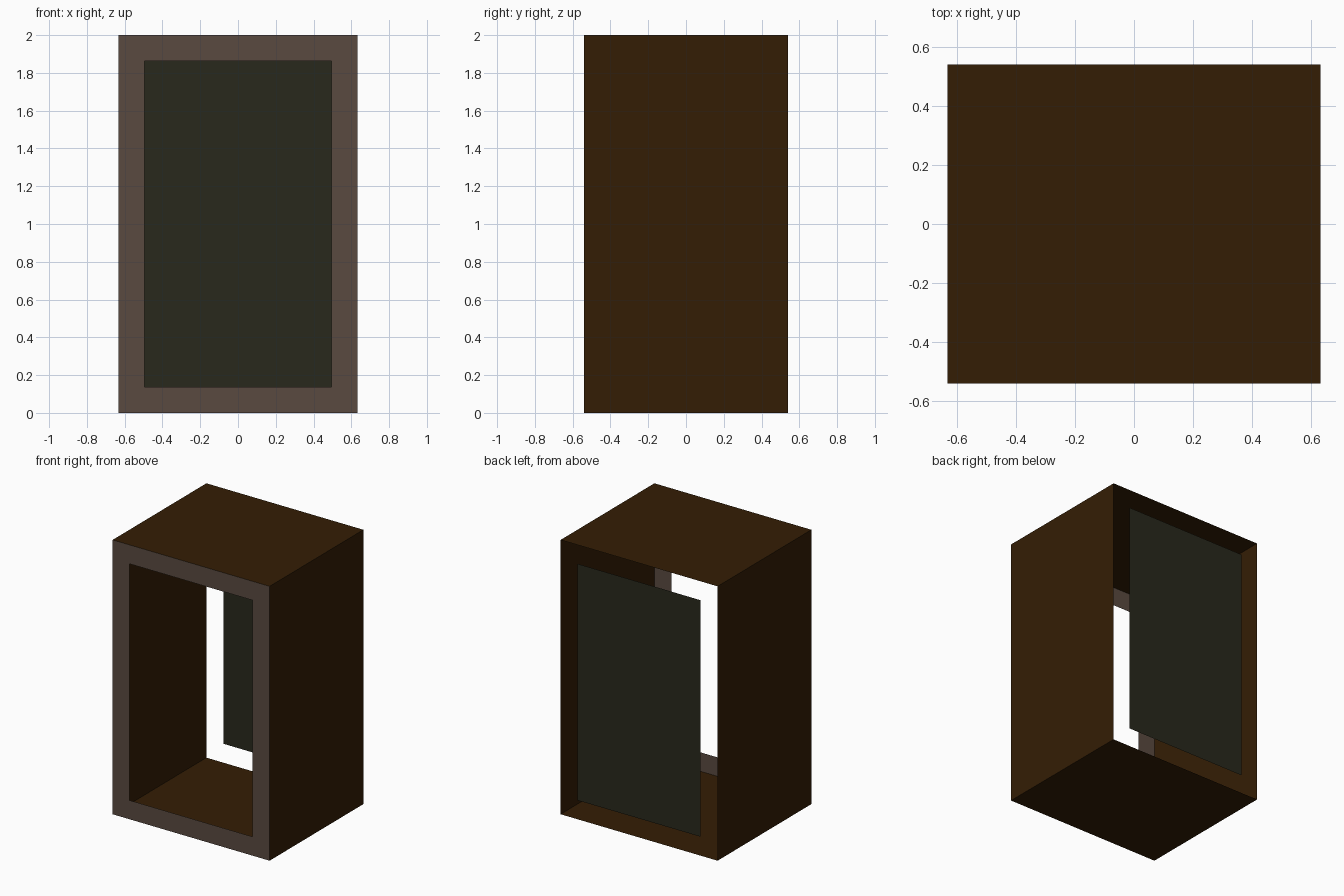
import bpy
import bmesh

cube = bpy.data.objects.get("Cube")
if cube:
    bpy.data.objects.remove(cube, do_unlink=True)

W, D, H = 0.633, 0.54, 2.0   # half width, half depth, height
BORDER = 0.138               # frame width


def material(name, colour):
    mat = bpy.data.materials.new(name)
    mat.use_nodes = True
    mat.diffuse_color = colour
    bsdf = mat.node_tree.nodes["Principled BSDF"]
    bsdf.inputs["Base Color"].default_value = colour
    bsdf.inputs["Roughness"].default_value = 0.8
    return mat


def finish(name, bm, mat):
    mesh = bpy.data.meshes.new(name)
    bm.to_mesh(mesh)
    bm.free()
    mesh.materials.append(mat)
    obj = bpy.data.objects.new(name, mesh)
    bpy.context.collection.objects.link(obj)


def sheet(bm, half_width, low, high, y):
    """Upright rectangle facing the front."""
    corners = [(-half_width, low), (half_width, low),
               (half_width, high), (-half_width, high)]
    return bm.faces.new([bm.verts.new((x, y, z)) for x, z in corners])


brown = material("dark_brown", (0.034, 0.0125, 0.0015, 1))
taupe = material("grey_brown", (0.1, 0.068, 0.051, 1))
olive = material("dark_olive", (0.0215, 0.0215, 0.0115, 1))

# Cabinet shell: thin-walled box, open at front and back
bm = bmesh.new()
bmesh.ops.create_cube(bm, size=1)
bm.normal_update()
ends = [f for f in bm.faces if abs(f.normal.y) > 0.5]
bmesh.ops.delete(bm, geom=ends, context='FACES_ONLY')
for v in bm.verts:
    v.co = (v.co.x * 2 * W, v.co.y * 2 * D, (v.co.z + 0.5) * H)
finish("cabinet_shell", bm, brown)

# Front frame: rectangle with its middle cut out
bm = bmesh.new()
face = sheet(bm, W, 0, H, -D)
bm.normal_update()
bmesh.ops.inset_region(bm, faces=[face], thickness=BORDER,
                       use_boundary=True, use_even_offset=True)
middle = [f for f in bm.faces if abs(f.calc_center_median().x) < 0.01
          and abs(f.calc_center_median().z - H / 2) < 0.01]
bmesh.ops.delete(bm, geom=middle, context='FACES_ONLY')
finish("front_frame", bm, taupe)

# Back panel: floats inside the open back with a gap all round
bm = bmesh.new()
face = sheet(bm, W - BORDER, BORDER, H - BORDER, D)
face.normal_flip()
finish("back_panel", bm, olive)
